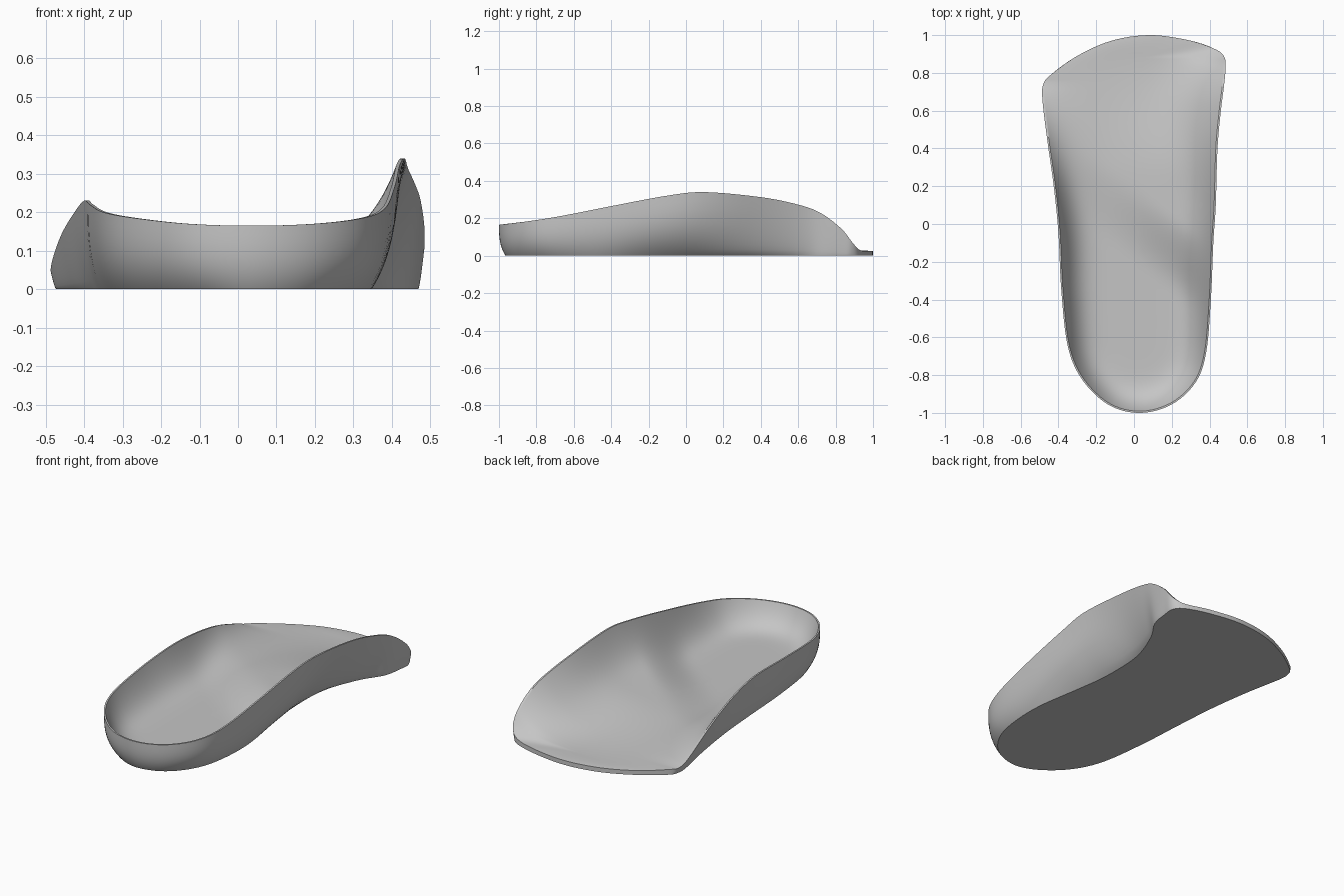
import bpy, bmesh, math
from mathutils import Vector

if "Cube" in bpy.data.objects:
    bpy.data.objects.remove(bpy.data.objects["Cube"])

# Rim stations, counter-clockwise from the heel: rim x, y, z, then base x, y where it differs
STATIONS = [
    (.035, -1, .165, .035, -.965), (.2, -.955, .17, .18, -.92), (.325, -.84, .185, .285, -.8),
    (.382, -.68, .21, .335, -.64), (.407, -.4, .265, .345, -.4), (.42, -.1, .321, .3, -.1),
    (.433, .1, .34, .275, .1), (.442, .4, .313, .285, .36), (.46, .6, .273, .36, .57),
    (.475, .72, .228, .44, .7), (.485, .83, .145, .462, .81), (.475, .89, .07, .465, .88),
    (.42, .93, .03), (.28, .975, .025), (.08, 1, .025), (-.12, .97, .025), (-.3, .89, .025),
    (-.44, .79, .03), (-.48, .74, .035, -.468, .74), (-.485, .66, .065, -.468, .67),
    (-.46, .45, .14, -.425, .45), (-.425, .2, .2, -.39, .2), (-.4, -.05, .23, -.37, -.05),
    (-.385, -.35, .22, -.35, -.35), (-.35, -.65, .2, -.31, -.63), (-.27, -.83, .185, -.23, -.8),
    (-.13, -.96, .17, -.1, -.92)]
STEPS = 6
WALL_RINGS = 10
TOP_RINGS = 24
SPINE_STEP = .08


def smooth_loop(points):
    """Closed Catmull-Rom curve through the points."""
    out, n = [], len(points)
    for i in range(n):
        a, b, c, d = (points[(i + k) % n] for k in (-1, 0, 1, 2))
        for j in range(STEPS):
            t = j / STEPS
            out.append((b * 2 + (c - a) * t + (a * 2 - b * 5 + c * 4 - d) * t ** 2
                        + (b * 3 - a - c * 3 + d) * t ** 3) / 2)
    return out


def ramp(low, high, v):
    t = min(1, max(0, (v - low) / (high - low)))
    return t * t * (3 - 2 * t)


def spine_point(rim):
    return Vector((.02, min(.88, max(-.64, rim.y)), rim.z))


def floor_height(x, y):
    """Footbed height: flat heel seat, raised arch pad, thin toe edge."""
    arch = ramp(-.2, .2, y + .75 * x) * (1 - ramp(.25, .9, y))
    return .028 + arch * (.03 + .055 * ramp(-.2, .3, x))


def footbed_point(rim, s):
    """Point on the footbed, s = 0 on the spine and s = 1 at the rim."""
    p = spine_point(rim).lerp(rim, s)
    medial = ramp(-.2, .3, rim.x)
    front = ramp(.1, .7, rim.y)
    arch = ramp(-.6, 0, rim.y)
    power = 6 - medial * (1.2 * arch + 2 * front) - (1 - medial) * front
    base = floor_height(p.x, p.y)
    p.z = base + (rim.z - base) * s ** power
    return p


rim_loop = smooth_loop([Vector(s[:3]) for s in STATIONS])
base_loop = smooth_loop([Vector((*(s[3:] or s[:2]), 0)) for s in STATIONS])

bm = bmesh.new()
rings = []

# Outer wall: rounded under the heel, sloping in under the arch
for k in range(WALL_RINGS + 1):
    u = (k / WALL_RINGS) ** 1.4
    ring = []
    for low, high in zip(base_loop, rim_loop):
        slope = ramp(-.2, .4, high.y)
        p = low.lerp(high, (1 - slope) * (1 - (1 - u) ** 3) + slope * u ** .7)
        p.z = high.z * u
        ring.append(bm.verts.new(p))
    rings.append(ring)

# Narrow flat lip
lip_loop = [rim + (spine_point(rim) - rim).normalized() * .009 for rim in rim_loop]
rings.append([bm.verts.new(p) for p in lip_loop])

# Footbed, running in towards the spine
for k in range(1, TOP_RINGS):
    s = 1 - (k / TOP_RINGS) ** 1.5
    rings.append([bm.verts.new(footbed_point(p, s)) for p in lip_loop])

# Spine, on even steps so that both halves meet
spine_ring = []
for rim in lip_loop:
    p = spine_point(rim)
    p.y = round(p.y / SPINE_STEP) * SPINE_STEP
    p.z = floor_height(p.x, p.y)
    spine_ring.append(bm.verts.new(p))
rings.append(spine_ring)

count = len(rim_loop)
for low, high in zip(rings, rings[1:]):
    for i in range(count):
        j = (i + 1) % count
        bm.faces.new((low[i], low[j], high[j], high[i]))

# Flat underside with a crisp edge
underside = bm.faces.new(list(reversed(rings[0])))
for edge in underside.edges:
    edge.smooth = False
bmesh.ops.remove_doubles(bm, verts=spine_ring, dist=.0005)
bmesh.ops.triangulate(bm, faces=[f for f in bm.faces if len(f.verts) > 4])
bmesh.ops.recalc_face_normals(bm, faces=bm.faces)

mesh = bpy.data.meshes.new("insole")
bm.to_mesh(mesh)
bm.free()
insole = bpy.data.objects.new("insole", mesh)
bpy.context.collection.objects.link(insole)

# Plain grey
grey = bpy.data.materials.new("plain grey")
grey.use_nodes = True
colour = (.56, .56, .56, 1)
grey.diffuse_color = colour
grey.node_tree.nodes["Principled BSDF"].inputs["Base Color"].default_value = colour
mesh.materials.append(grey)

bpy.context.view_layer.objects.active = insole
insole.select_set(True)
bpy.ops.object.shade_smooth_by_angle(angle=math.radians(40))
